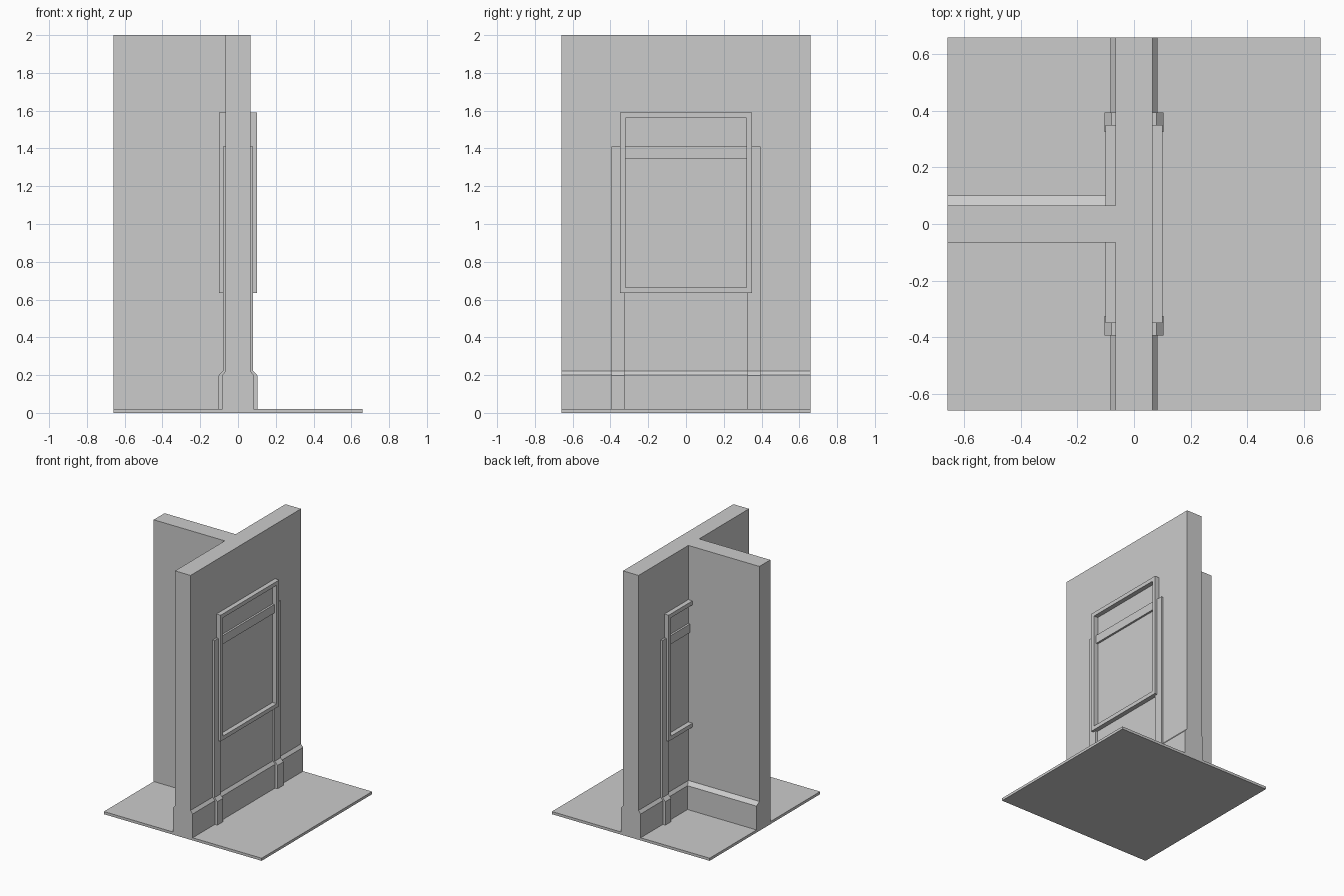
import bpy, bmesh
from mathutils import Vector

if "Cube" in bpy.data.objects:
    bpy.data.objects.remove(bpy.data.objects["Cube"])

H = 0.66    # half size of the floor tile
W = 0.065   # half thickness of the walls


def prism(name, profile, axis_dir, start, end):
    """Extrude an (offset, height) profile; offsets run along x ('y' sweep) or y ('x' sweep)."""
    def put(o, z, t):
        return Vector((o, t, z)) if axis_dir == 'y' else Vector((t, o, z))
    bm = bmesh.new()
    face = bm.faces.new([bm.verts.new(put(o, z, start)) for o, z in profile])
    ext = bmesh.ops.extrude_face_region(bm, geom=[face])
    shift = put(0, 0, end - start)
    bmesh.ops.translate(bm, vec=shift, verts=[v for v in ext['geom'] if isinstance(v, bmesh.types.BMVert)])
    bmesh.ops.recalc_face_normals(bm, faces=bm.faces)
    me = bpy.data.meshes.new(name)
    bm.to_mesh(me)
    bm.free()
    ob = bpy.data.objects.new(name, me)
    bpy.context.collection.objects.link(ob)
    return ob


def box(name, x0, x1, y0, y1, z0, z1):
    return prism(name, [(x0, z0), (x1, z0), (x1, z1), (x0, z1)], 'y', y0, y1)


# Floor tile
box("floor", -H, H, -H, H, 0, 0.02)

# Main wall with a sloped skirting on both faces
main = [(0.083, 0), (0.083, 0.2), (W, 0.222), (W, 2)]
prism("main_wall", main + [(-x, z) for x, z in reversed(main)], 'y', -H, H)

# Side wall with a skirting on its back face only
prism("side_wall", [(-W, 0), (0.1, 0), (0.1, 0.2), (W, 0.222), (W, 2), (-W, 2)], 'x', -H, -W)

for side, sx in (("right", 1), ("left", -1)):
    def panel(name, depth, y0, y1, z0, z1):
        a, b = sorted((sx * W, sx * depth))
        box(f"{side}_{name}", a, b, y0, y1, z0, z1)

    # The left-hand trim is split by the side wall
    spans = [(-1, 1)] if sx > 0 else [(-1, -W), (W, 1)]
    for lo, hi in spans:
        # Upper frame rails and recessed lintel
        for name, depth, half, z0, z1 in (("frame_top", 0.1, 0.35, 1.56, 1.59),
                                          ("frame_bottom", 0.1, 0.35, 0.635, 0.665),
                                          ("lintel", 0.08, 0.32, 1.345, 1.41)):
            panel(name, depth, max(lo, -half), min(hi, half), z0, z1)

    for sy in (1, -1):
        # Frame stile, door post and the post's sloped foot
        y0, y1 = sorted((sy * 0.32, sy * 0.35))
        panel("frame_stile", 0.1, y0, y1, 0.665, 1.56)
        y0, y1 = sorted((sy * 0.325, sy * 0.395))
        panel("post", 0.08, y0, y1, 0.2, 1.41)
        foot = [(W, 0), (0.104, 0), (0.104, 0.197), (0.08, 0.222), (W, 0.222)]
        prism(f"{side}_post_foot", [(sx * x, z) for x, z in foot], 'y', y0, y1)
